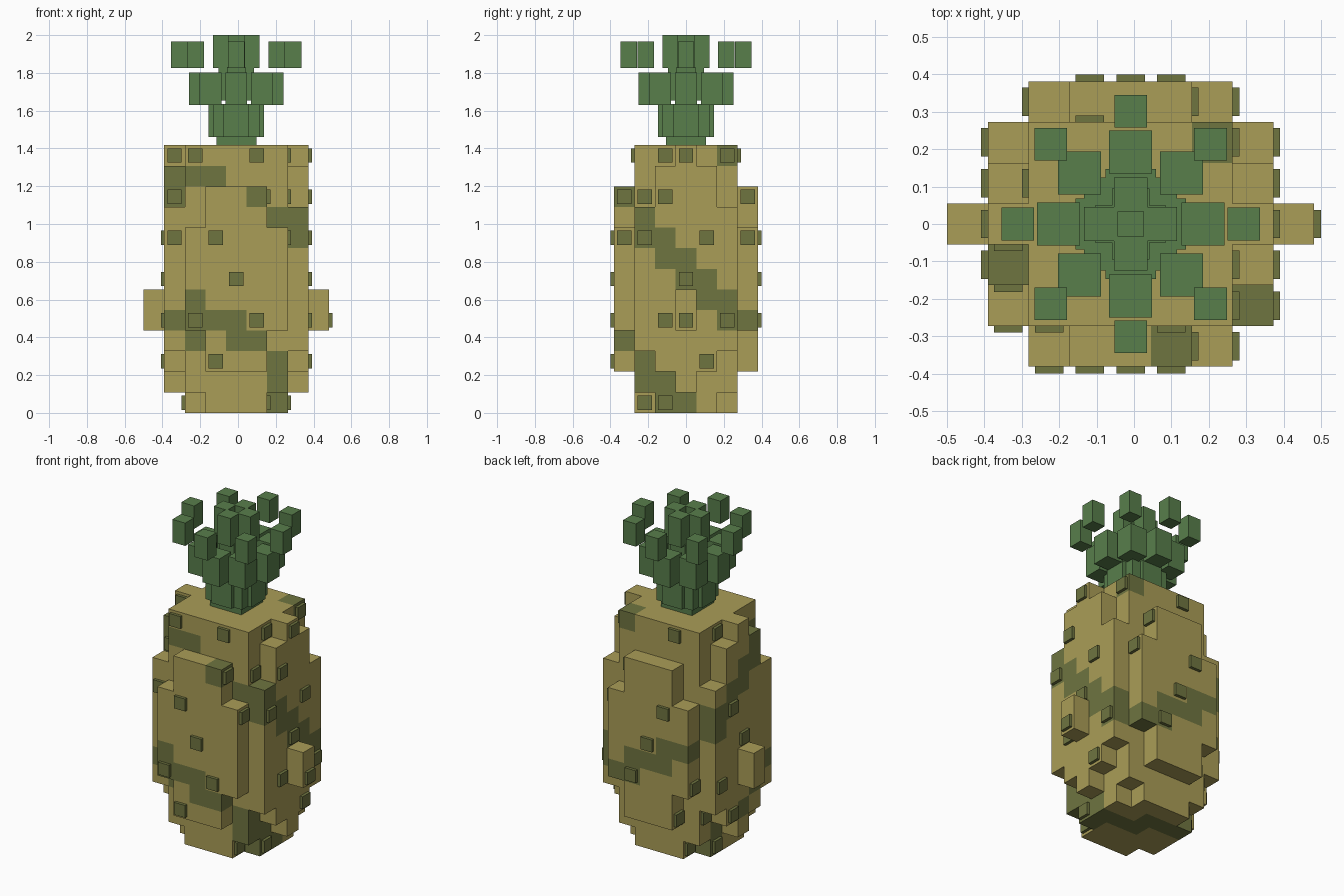
import bpy, bmesh, math
from mathutils import Vector

if "Cube" in bpy.data.objects:
    bpy.data.objects.remove(bpy.data.objects["Cube"])

V = 0.109          # voxel size
CX = -0.009        # body axis in x


def material(name, rgb):
    lin = [(c / 255 / 12.92) if c < 11 else ((c / 255 + 0.055) / 1.055) ** 2.4 for c in rgb]
    m = bpy.data.materials.new(name)
    m.diffuse_color = (*lin, 1)
    m.use_nodes = True
    m.node_tree.nodes["Principled BSDF"].inputs["Base Color"].default_value = m.diffuse_color
    return m


SKIN = material("golden skin", (170, 157, 87))
OLIVE = material("olive marking", (111, 117, 64))
LEAF = material("leaf green", (88, 126, 75))


def new_object(name, bm, mats):
    me = bpy.data.meshes.new(name)
    bm.to_mesh(me)
    bm.free()
    for m in mats:
        me.materials.append(m)
    ob = bpy.data.objects.new(name, me)
    bpy.context.collection.objects.link(ob)
    return ob


def add_box(bm, centre, size):
    verts = bmesh.ops.create_cube(bm, size=1)["verts"]
    for v in verts:
        v.co = Vector(centre) + Vector([v.co[k] * size[k] for k in range(3)])


# Which layers each stepped column of the body fills
def layer_range(i, j):
    a, b = abs(i), abs(j)
    if a <= 2 and b <= 2:
        return (1, 12) if a == b == 2 else (0, 12)
    if b == 3:
        return (2, 10) if a <= 1 else (4, 8) if a == 2 else None
    if a == 3:
        return [(1, 12), (2, 11), (3, 9)][b]
    return (4, 5) if a == 4 and b == 0 else None


cells = set()
for i in range(-4, 5):
    for j in range(-3, 4):
        r = layer_range(i, j)
        if r:
            cells |= {(i, j, k) for k in range(r[0], r[1] + 1)}


def centre(c):
    return Vector((CX + c[0] * V, c[1] * V, (c[2] + 0.5) * V))


def striped(c):
    # slanted parallel bands
    return (c[2] + c[1] + 0.5 * c[0]) % 7.5 <= 1.0


# Body: outer faces of the stepped blocks, with slanted stripes
DIRS = [(1, 0, 0), (0, -1, 0), (-1, 0, 0), (0, 1, 0), (0, 0, 1), (0, 0, -1)]


def exposed(c, d):
    return (c[0] + d[0], c[1] + d[1], c[2] + d[2]) not in cells


bm = bmesh.new()
for c in sorted(cells):
    for d in DIRS:
        if exposed(c, d):
            n = Vector(d)
            u = Vector((d[2], d[0], d[1]))
            w = n.cross(u)
            p = centre(c) + n * V / 2
            h = V / 2
            f = bm.faces.new([bm.verts.new(p + (u * s + w * t) * h)
                              for s, t in ((-1, -1), (1, -1), (1, 1), (-1, 1))])
            f.material_index = int(striped(c))
bmesh.ops.remove_doubles(bm, verts=bm.verts, dist=0.001)
new_object("fruit_body", bm, [SKIN, OLIVE])

# Eyes: one small stud on every third block of each second layer
bm = bmesh.new()
for c in sorted(cells):
    if c[2] % 2 == 0 and (c[0] - c[1] - c[2]) % 3 == 0:
        side = next((d for d in DIRS[:4] if exposed(c, d)), None)
        if side:
            n = Vector(side)
            size = [0.028 if side[k] else 0.076 for k in range(3)]
            add_box(bm, centre(c) + n * (V / 2 + 0.004), size)
new_object("fruit_eyes", bm, [OLIVE])

# Crown stem
bm = bmesh.new()
add_box(bm, (CX, 0, 1.437), (0.212, 0.212, 0.05))
add_box(bm, (CX, 0, 1.56), (0.09, 0.09, 0.2))
new_object("crown_stem", bm, [LEAF])


# Crown leaves: rings of blocks (count, radius, width, bottom, top)
def leaf_ring(name, count, radius, width, z0, z1):
    bm = bmesh.new()
    for k in range(count):
        a = math.tau * k / count
        add_box(bm, (CX + radius * math.cos(a), radius * math.sin(a), (z0 + z1) / 2),
                (width, width, z1 - z0))
    new_object(name, bm, [LEAF])


leaf_ring("outer_leaf_bases", 8, 0.080, 0.135, 1.46, 1.635)
leaf_ring("outer_leaf_middles", 8, 0.193, 0.115, 1.63, 1.803)
leaf_ring("outer_leaf_tips", 8, 0.302, 0.087, 1.825, 1.965)
leaf_ring("inner_leaf_bases", 4, 0.045, 0.100, 1.655, 1.83)
leaf_ring("inner_leaf_tips", 4, 0.079, 0.090, 1.825, 2.0)
